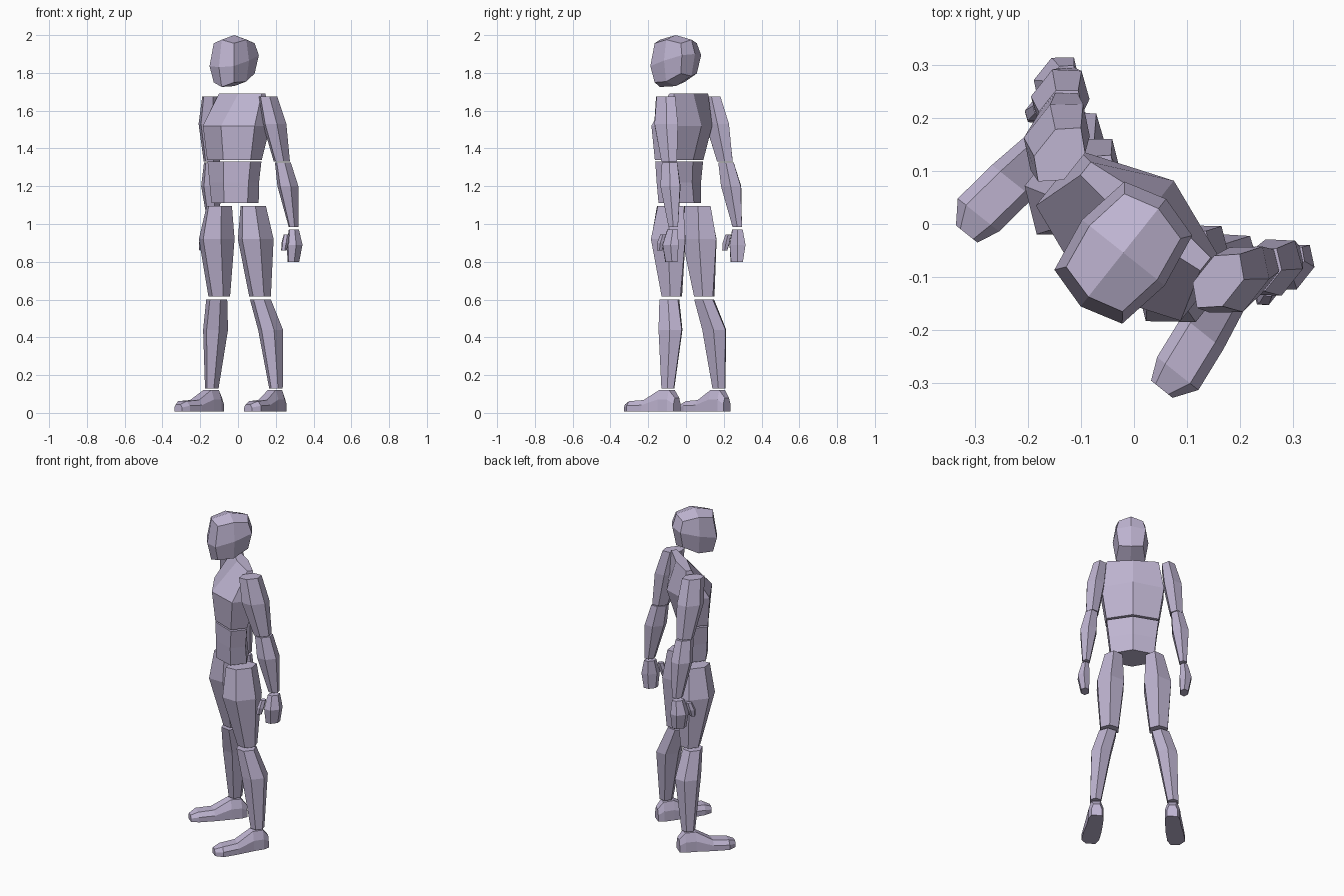
import bpy, bmesh, math

cube = bpy.data.objects.get("Cube")
if cube:
    bpy.data.objects.remove(cube, do_unlink=True)

TURN = math.radians(-38.5)  # the figure stands turned to its right

clay = bpy.data.materials.new("lavender_grey")
clay.use_nodes = True
COLOUR = (0.52, 0.46, 0.64, 1)
clay.diffuse_color = COLOUR
clay.node_tree.nodes["Principled BSDF"].inputs["Base Color"].default_value = COLOUR


def finish(name, bm):
    bmesh.ops.recalc_face_normals(bm, faces=bm.faces)
    mesh = bpy.data.meshes.new(name)
    bm.to_mesh(mesh)
    bm.free()
    mesh.materials.append(clay)
    obj = bpy.data.objects.new(name, mesh)
    obj.rotation_euler.z = TURN
    bpy.context.collection.objects.link(obj)
    return obj


def loft(name, rings):
    """Skin a list of closed point rings and cap both ends."""
    bm = bmesh.new()
    loops = [[bm.verts.new(p) for p in ring] for ring in rings]
    n = len(loops[0])
    for low, high in zip(loops, loops[1:]):
        for i in range(n):
            j = (i + 1) % n
            bm.faces.new((low[i], low[j], high[j], high[i]))
    bm.faces.new(loops[0])
    bm.faces.new(loops[-1])
    return finish(name, bm)


def hexagon(z, x, y, rx, ry):
    """Level six-sided ring with a ridge at the front and the back."""
    shape = ((0, -1), (1, -.5), (1, .5), (0, 1), (-1, .5), (-1, -.5))
    return [(x + rx * u, y + ry * v, z) for u, v in shape]


def foot_ring(y, x, half, height, side):
    """Upright ring with a flat sole and bevelled top."""
    shape = ((-1, 0), (1, 0), (1, .55), (.6, 1), (-.6, 1), (-1, .55))
    return [(side * (x + half * u), y, .008 + (height - .008) * v) for u, v in shape]


# Head: faceted block with the chin lower than the nape
bm = bmesh.new()
bmesh.ops.create_cube(bm, size=2)
bmesh.ops.subdivide_edges(bm, edges=bm.edges[:], cuts=1, use_grid_fill=True)
for v in bm.verts:
    v.co *= (1, 1, .82, .68)[sum(abs(c) > .5 for c in v.co)]
    x, y, z = v.co.x * .10, v.co.y * .13, v.co.z * .135
    if z < .01:
        z += .27 * y
    v.co = (x + .018, y - .055, z + 1.865)
finish("head", bm)

# Trunk
loft("chest", [hexagon(1.34, .008, -.04, .147, .095),
               hexagon(1.52, .008, -.022, .175, .133),
               hexagon(1.69, .008, .025, .145, .032)])
loft("abdomen", [hexagon(1.11, .008, -.035, .122, .095),
                 hexagon(1.22, .008, -.042, .132, .09),
                 hexagon(1.33, .008, -.04, .145, .093)])

# Limbs: each row is height, x, y, half width, half depth
LIMBS = {
    "upper_arm": [(1.33, .237, .075, .034, .052), (1.53, .217, .038, .048, .08),
                  (1.675, .192, .015, .036, .065)],
    "forearm": [(.985, .272, .13, .02, .032), (1.2, .258, .1, .045, .065),
                (1.325, .24, .08, .033, .052)],
    "hand": [(.80, .278, .122, .022, .042), (.89, .285, .122, .033, .054),
             (.97, .276, .128, .02, .036)],
    "thumb": [(.86, .277, .042, .012, .016), (.90, .279, .05, .016, .022),
              (.945, .277, .065, .012, .018)],
    "thigh": [(.615, .138, .014, .05, .058), (.92, .132, -.015, .075, .115),
              (1.095, .115, -.015, .05, .09)],
    "shin": [(.13, .217, .05, .03, .04), (.44, .186, .043, .054, .076),
             (.6, .148, .005, .048, .058)],
}
FOOT = [(.108, .212, .03, .08), (.075, .214, .042, .12), (.015, .218, .044, .122),
        (-.08, .23, .05, .068), (-.17, .241, .05, .062), (-.212, .236, .026, .045)]

for side, word in ((1, "left"), (-1, "right")):
    for part, rows in LIMBS.items():
        loft(f"{word}_{part}", [hexagon(z, side * x, y, rx, ry) for z, x, y, rx, ry in rows])
    loft(f"{word}_foot", [foot_ring(*row, side) for row in FOOT])
